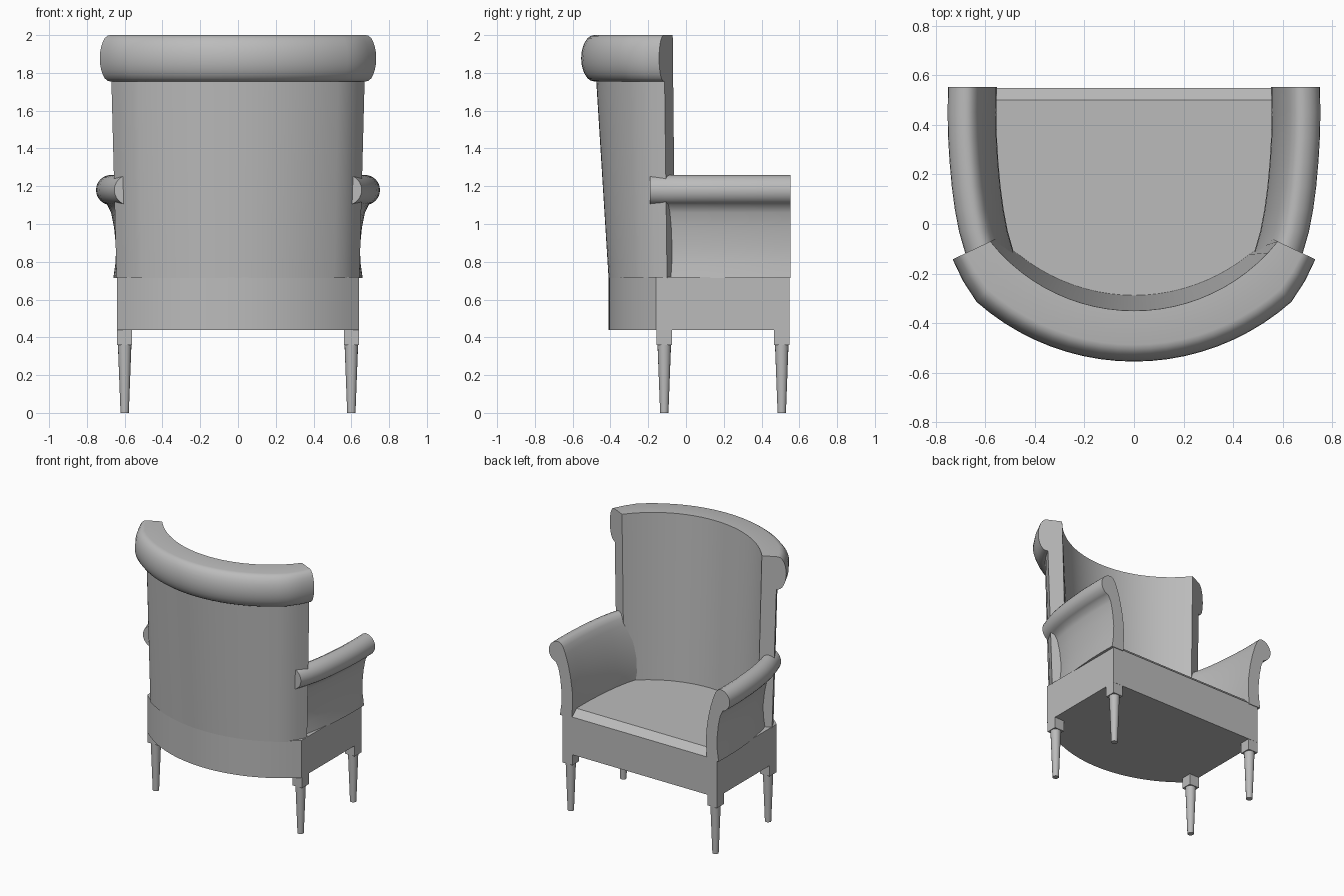
import bpy, bmesh
from math import sin, cos, radians, pi, sqrt

cube = bpy.data.objects.get("Cube")
if cube:
    bpy.data.objects.remove(cube, do_unlink=True)

GREY = (0.5, 0.5, 0.5, 1)
mat = bpy.data.materials.new("grey upholstery")
mat.use_nodes = True
mat.diffuse_color = GREY
mat.node_tree.nodes["Principled BSDF"].inputs["Base Color"].default_value = GREY


def loft(name, rings, smooth=35):
    """Skin closed rings of equal length and cap both ends."""
    bm = bmesh.new()
    loops = [[bm.verts.new(p) for p in ring] for ring in rings]
    n = len(loops[0])
    for a, b in zip(loops, loops[1:]):
        for i in range(n):
            j = (i + 1) % n
            bm.faces.new((a[i], a[j], b[j], b[i]))
    bm.faces.new(loops[0])
    bm.faces.new(loops[-1])
    bmesh.ops.recalc_face_normals(bm, faces=bm.faces)
    mesh = bpy.data.meshes.new(name)
    bm.to_mesh(mesh)
    bm.free()
    mesh.materials.append(mat)
    obj = bpy.data.objects.new(name, mesh)
    bpy.context.collection.objects.link(obj)
    bpy.ops.object.select_all(action="DESELECT")
    obj.select_set(True)
    bpy.context.view_layer.objects.active = obj
    bpy.ops.object.shade_smooth_by_angle(angle=radians(smooth))
    return obj


def square(x, y, r, z):
    return [(x + sx * r, y + sy * r, z) for sx, sy in ((-1, -1), (1, -1), (1, 1), (-1, 1))]


def circle(x, y, r, z, n=16):
    return [(x + r * cos(2 * pi * i / n), y + r * sin(2 * pi * i / n), z) for i in range(n)]


def seat_outline(w, back, front, z, n=24):
    """Straight sides and front, with a bowed back."""
    R = 0.944
    pts = []
    for i in range(n + 1):
        x = w * (2 * i / n - 1)
        pts.append((x, back + R - sqrt(R * R - x * x), z))
    return pts + [(w, front, z), (-w, front, z)]


# Seat frame and chamfered cushion
loft("seat_frame", [seat_outline(0.64, -0.41, 0.548, z) for z in (0.44, 0.72)])
loft("seat_cushion", [seat_outline(0.575, -0.36, 0.548, 0.715),
                      seat_outline(0.575, -0.36, 0.548, 0.722),
                      seat_outline(0.575, -0.36, 0.50, 0.77)], 20)

# Legs: square block with a round tapered shaft
for side, sx in (("left", 1), ("right", -1)):
    for end, y in (("front", -0.115), ("back", 0.507)):
        x = sx * 0.6
        loft(f"{end}_{side}_leg_block", [square(x, y, 0.04, z) for z in (0.36, 0.45)])
        loft(f"{end}_{side}_leg", [circle(x, y, 0.022, 0), circle(x, y, 0.036, 0.365)])

# Curved backrest: offsets from the inner arc at its middle, shoulder and end
SHOULDER, END = 42.0, 51.5
profile = [(0.715, -0.065, -0.05, -0.03), (2.0, 0, 0, 0)]
for i in range(13):
    t = pi / 2 - pi * i / 12
    b = cos(t)
    profile.append((1.8775 + 0.1225 * sin(t), 0.137 + 0.068 * b,
                    0.14 + 0.068 * b, 0.11 + 0.058 * b))
profile += [(1.755, 0.125, 0.125, 0.10), (0.715, 0.06, 0.10, 0.07)]


def back_ring(deg):
    a = abs(deg)
    t = max(0, (a - SHOULDER) / (END - SHOULDER))
    s = min(1, a / SHOULDER) ** 2
    sign = 1 if deg > 0 else -1
    th, out = radians(deg), radians(deg + sign * 13 * t)
    ring = []
    for z, mid, shoulder, end in profile:
        d = (mid + (shoulder - mid) * s) * (1 - t) + end * t
        ring.append((0.741 * sin(th) + d * sin(out),
                     0.391 - 0.741 * cos(th) - d * cos(out), z))
    return ring


half = [SHOULDER * i / 10 for i in range(1, 11)] + [46.75, END]
loft("backrest", [back_ring(d) for d in [-d for d in reversed(half)] + [0] + half])

# Scrolled arms: one section swept along a gently curving path
section = [(-0.11, 0.715), (-0.117, 0.82), (-0.114, 0.92), (-0.1, 1.02), (-0.08, 1.11),
           (-0.058, 1.18), (-0.04, 1.225), (-0.022, 1.25)]
section += [(0.08 * cos(radians(a)), 1.18 + 0.08 * sin(radians(a)))
            for a in range(90, -76, -15)]
section += [(0.0, 1.06), (-0.016, 0.98), (-0.026, 0.88), (-0.024, 0.8), (-0.012, 0.715)]
path = [(0.553, 0.67), (0.45, 0.672), (0.35, 0.67), (0.25, 0.664), (0.15, 0.655),
        (0.06, 0.643), (-0.03, 0.626), (-0.11, 0.603), (-0.19, 0.575)]
for side, sx in (("left", 1), ("right", -1)):
    loft(f"{side}_arm", [[(sx * (cx + dx), y, z) for dx, z in section] for y, cx in path], 45)
